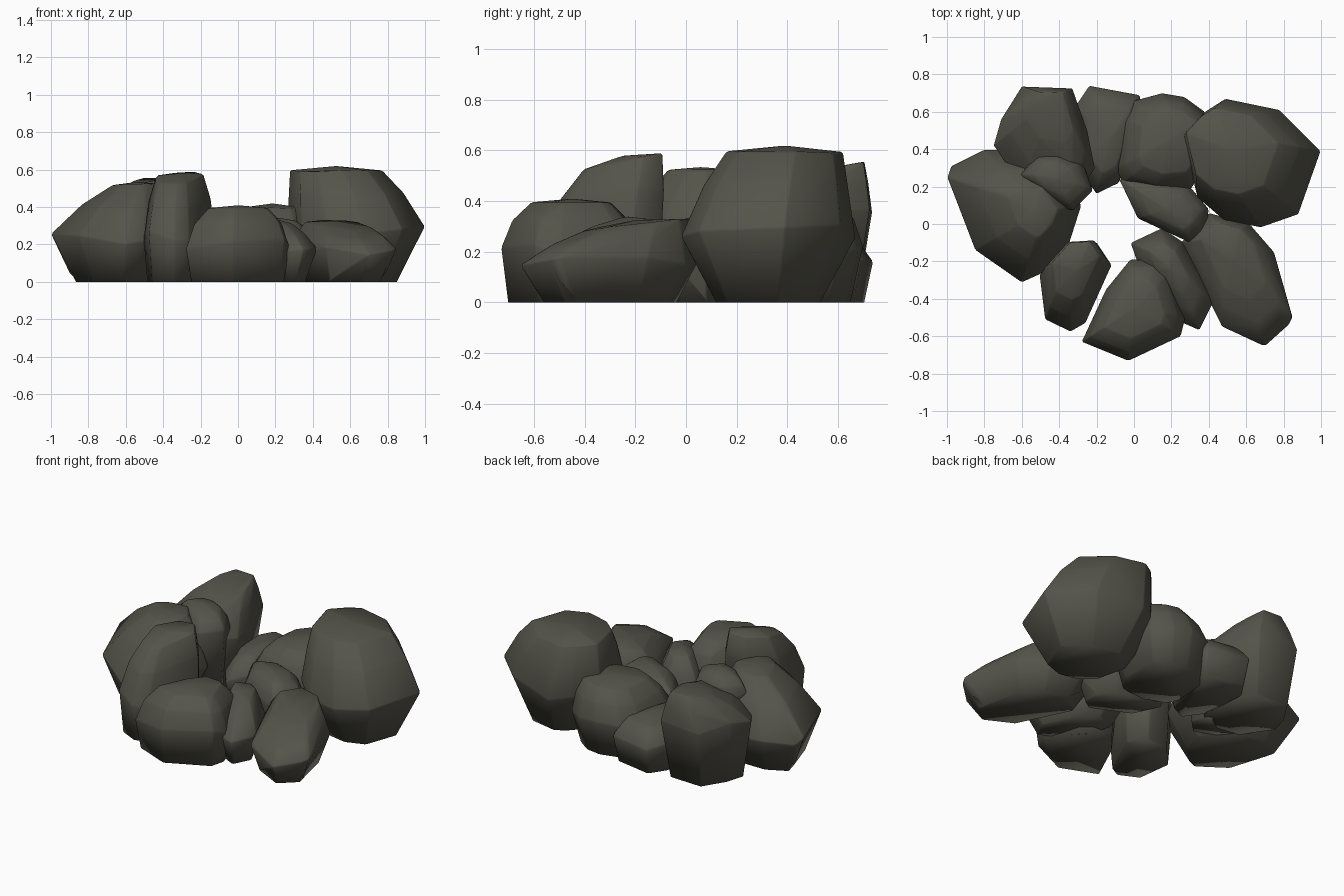
import bpy, bmesh, random
from mathutils import Vector

if "Cube" in bpy.data.objects:
    bpy.data.objects.remove(bpy.data.objects["Cube"])

random.seed(4)
stone = bpy.data.materials.new("dark olive stone")
stone.diffuse_color = (0.09, 0.088, 0.068, 1)
stone.use_nodes = True
stone.node_tree.nodes["Principled BSDF"].inputs["Base Color"].default_value = stone.diffuse_color


def rock(name, outline, mid, top, top_at, top_scale, tilt=(0, 0), base=0.85,
         bulge=0.0, crown=0.02, bevel=0.007):
    """Convex boulder: inset base, widest ring at mid, shoulder ring, tilted domed top."""
    xs, ys = zip(*outline)
    c = Vector(((min(xs) + max(xs)) / 2, (min(ys) + max(ys)) / 2))
    t = Vector(top_at)
    bm = bmesh.new()
    for p in outline:
        d = Vector(p) - c
        rim = c + d
        q = t + d * top_scale
        m = mid + random.uniform(-0.03, 0.03)
        z = top - crown + tilt[0] * (q.x - t.x) + tilt[1] * (q.y - t.y)
        z -= random.uniform(0.0, 0.01)
        s = rim.lerp(q, 0.5) + d * bulge
        bm.verts.new((*(c + d * base), 0))
        bm.verts.new((*rim, m))
        bm.verts.new((*s, m + (z - m) * 0.6))
        bm.verts.new((*q, z))
    bm.verts.new((*t, top))
    res = bmesh.ops.convex_hull(bm, input=bm.verts)
    junk = [v for v in res["geom_interior"] + res["geom_unused"]
            if isinstance(v, bmesh.types.BMVert)]
    bmesh.ops.delete(bm, geom=list(set(junk)), context="VERTS")
    bmesh.ops.dissolve_limit(bm, angle_limit=0.1, verts=bm.verts, edges=bm.edges)
    # soften every edge above the ground
    soft = [e for e in bm.edges if max(v.co.z for v in e.verts) > 0.01]
    bmesh.ops.bevel(bm, geom=soft, offset=bevel, segments=1, profile=0.5,
                    affect="EDGES", clamp_overlap=True)
    bmesh.ops.recalc_face_normals(bm, faces=bm.faces)
    for f in bm.faces:
        f.smooth = True
    me = bpy.data.meshes.new(name)
    bm.to_mesh(me)
    bm.free()
    me.materials.append(stone)
    bpy.context.collection.objects.link(bpy.data.objects.new(name, me))


# back of the ring
rock("large_right_boulder",
     [(.26, .47), (.38, .60), (.49, .67), (.78, .61), (1.0, .39), (.88, .05), (.68, -.02), (.48, .02), (.34, .14)],
     .28, .62, (.525, .39), .67, base=.6, crown=.022)
rock("back_middle_boulder",
     [(-.10, .30), (-.08, .56), (0, .66), (.15, .70), (.27, .68), (.38, .60), (.38, .3), (.30, .18), (.1, .16), (-.06, .22)],
     .2, .42, (.18, .44), .64, base=.82, bulge=.03)
rock("back_low_stone",
     [(-.32, .62), (-.24, .74), (.03, .69), (.05, .6), (-.08, .22), (-.2, .16), (-.3, .3)],
     .16, .29, (-.13, .46), .65, base=.88)
rock("back_left_boulder",
     [(-.75, .42), (-.71, .56), (-.60, .735), (-.33, .725), (-.25, .5), (-.21, .3), (-.3, .15), (-.6, .2)],
     .36, .54, (-.45, .57), .46, tilt=(0, .17), base=.8, crown=.005)
rock("left_inner_stone",
     [(-.61, .26), (-.52, .37), (-.4, .38), (-.27, .32), (-.22, .18), (-.33, .07), (-.5, .14)],
     .42, .55, (-.42, .24), .6, base=.75, bulge=.05)
# left side
rock("large_left_boulder",
     [(-1.0, .25), (-.98, .31), (-.8, .4), (-.5, .4), (-.28, .1), (-.35, -.12), (-.5, -.27), (-.6, -.315), (-.85, -.14)],
     .23, .535, (-.54, .06), .37, base=.66, crown=.01)
# front of the ring
rock("front_left_stone",
     [(-.505, -.27), (-.475, -.51), (-.34, -.575), (-.26, -.53), (-.12, -.22), (-.2, -.1), (-.36, -.11)],
     .24, .58, (-.31, -.25), .66, tilt=(0, .22), base=.9, bulge=.04)
rock("front_middle_boulder",
     [(-.28, -.63), (-.03, -.732), (.25, -.6), (.275, -.5), (.2, -.25), (.13, -.19), (-.02, -.19), (-.15, -.35)],
     .2, .41, (0, -.455), .58, base=.9, bulge=.06, crown=.01)
rock("front_small_stone",
     [(-.02, -.1), (.15, -.02), (.27, -.1), (.36, -.28), (.425, -.42), (.35, -.57), (.26, -.53), (.05, -.3)],
     .15, .34, (.19, -.24), .48, tilt=(0, .1), base=.72)
rock("front_right_boulder",
     [(.25, -.1), (.4, .06), (.62, .0), (.75, -.15), (.85, -.5), (.83, -.54), (.7, -.657), (.47, -.55)],
     .16, .325, (.53, -.2), .58, tilt=(0, .12), base=.74, crown=.01)
# stone bridging the inner right side
rock("right_inner_stone",
     [(-.08, .24), (.1, .27), (.3, .2), (.4, .08), (.39, -.05), (.31, -.105), (.02, .03)],
     .2, .35, (.17, .08), .6, base=.8, bulge=.05)
